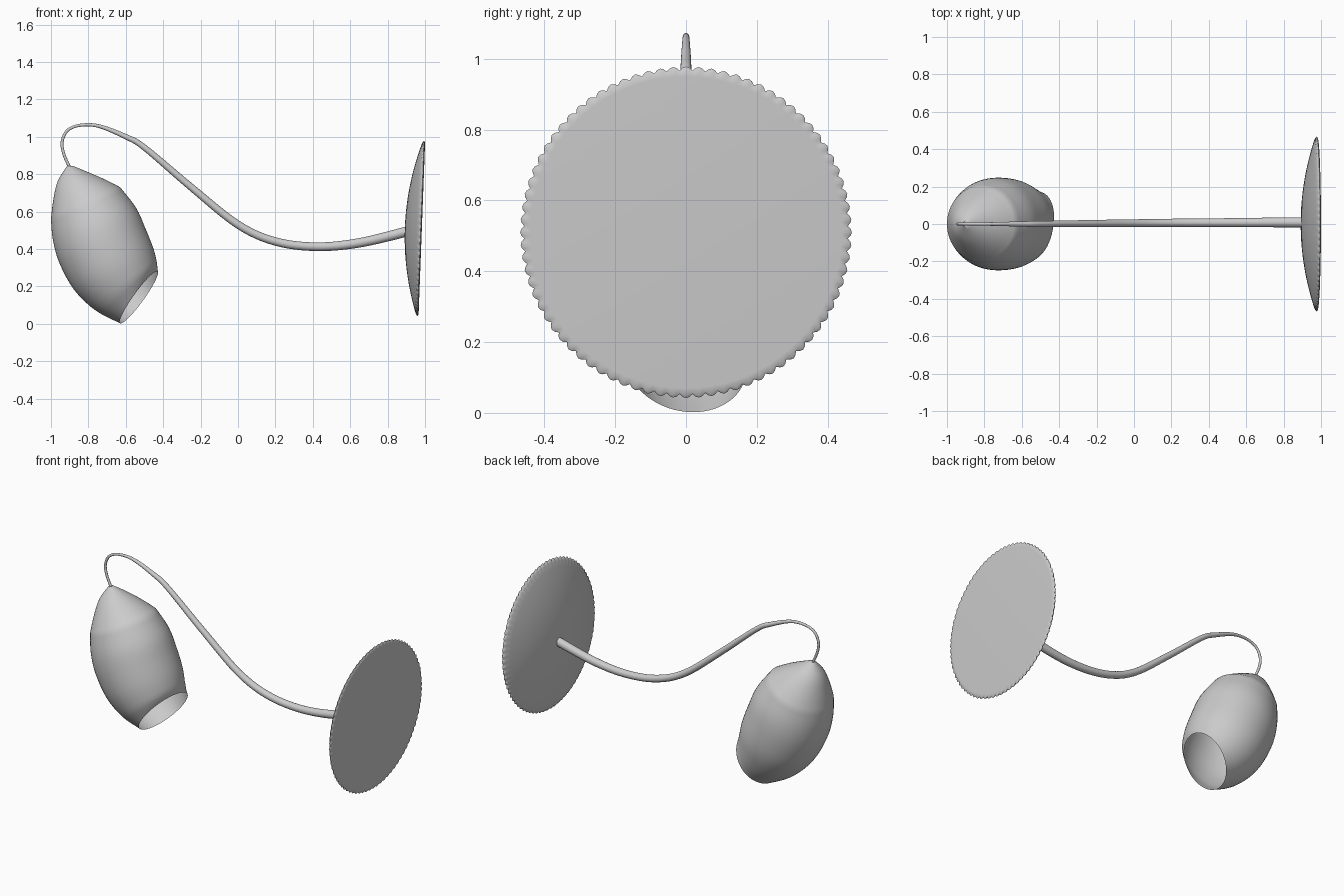
import bpy, bmesh, math
from mathutils import Vector

cube = bpy.data.objects.get("Cube")
if cube:
    bpy.data.objects.remove(cube, do_unlink=True)

grey = bpy.data.materials.new("light_grey")
grey.use_nodes = True
grey.diffuse_color = (0.6, 0.6, 0.6, 1)
grey.node_tree.nodes["Principled BSDF"].inputs["Base Color"].default_value = (0.6, 0.6, 0.6, 1)


def loft(name, rings, cap_start=False, cap_end=False, angle=30):
    """Skin a list of closed point rings into a smooth mesh object."""
    bm = bmesh.new()
    loops = [[bm.verts.new(p) for p in ring] for ring in rings]
    n = len(loops[0])
    for a, b in zip(loops, loops[1:]):
        for i in range(n):
            j = (i + 1) % n
            bm.faces.new((a[i], a[j], b[j], b[i]))
    if cap_start:
        bm.faces.new(loops[0][::-1])
    if cap_end:
        bm.faces.new(loops[-1])
    bmesh.ops.recalc_face_normals(bm, faces=bm.faces)
    mesh = bpy.data.meshes.new(name)
    bm.to_mesh(mesh)
    bm.free()
    mesh.materials.append(grey)
    obj = bpy.data.objects.new(name, mesh)
    bpy.context.collection.objects.link(obj)
    bpy.ops.object.select_all(action='DESELECT')
    obj.select_set(True)
    bpy.context.view_layer.objects.active = obj
    bpy.ops.object.shade_smooth_by_angle(angle=math.radians(angle))
    return obj


# Lamp shade: round rings between left and right outline points, open below
def shade_ring(lx, lz, rx, rz, skew=0.0, count=64):
    left, right = Vector((lx, 0, lz)), Vector((rx, 0, rz))
    mid, half = (left + right) / 2, (right - left) / 2
    r = half.length
    axis = Vector((half.z, 0, -half.x)) / r
    ring = []
    for i in range(count):
        t = math.tau * i / count
        ring.append(mid + half * math.cos(t) + Vector((0, r * math.sin(t), 0))
                    + axis * skew * math.sin(t))
    return ring


outline = [(-0.915, 0.842, -0.885, 0.845), (-0.965, 0.76, -0.80, 0.81),
           (-0.988, 0.66, -0.71, 0.771), (-1.0, 0.56, -0.63, 0.73),
           (-0.99, 0.45, -0.545, 0.62), (-0.955, 0.325, -0.495, 0.51),
           (-0.875, 0.18, -0.455, 0.41), (-0.76, 0.07, -0.435, 0.335),
           (-0.63, 0.003, -0.43, 0.28)]
# Curved interpolation of the outline, with a crease at the shoulder
shoulder = 3


def smooth_rows(rows, steps=4):
    out = []
    for i in range(len(rows) - 1):
        p = [rows[max(i - 1, 0)], rows[i], rows[i + 1], rows[min(i + 2, len(rows) - 1)]]
        for s in range(steps):
            t = s / steps
            out.append([b + 0.5 * t * (c - a + t * (2 * a - 5 * b + 4 * c - d + t * (3 * (b - c) + d - a)))
                        for a, b, c, d in zip(*p)])
    return out + [list(rows[-1])]


rows = smooth_rows(outline[:shoulder + 1])[:-1] + smooth_rows(outline[shoulder:])
rings = [shade_ring(*row, skew=0.028 * max(0, (i - len(rows) + 5) / 4))
         for i, row in enumerate(rows)]
loft("lamp_shade", rings, cap_start=True, angle=40)

# Wall plate: shallow dome with a scalloped rim and a flat outer face
centre = Vector((0.978, 0, 0.51))
up = Vector((0.0376, 0, 0.9993))
normal = Vector((0.9993, 0, -0.0376))
side = Vector((0, 1, 0))
SCALLOPS = 80


def plate_ring(radius, depth, wave=0.0):
    ring = []
    for i in range(SCALLOPS * 4):
        t = math.tau * i / (SCALLOPS * 4)
        r = radius + wave * (abs(math.cos(t * SCALLOPS / 2)) - 0.5)
        ring.append(centre + normal * depth + (side * math.cos(t) + up * math.sin(t)) * r)
    return ring


dome = [plate_ring(0.45 * k / 12, -0.086 + 0.073 * (k / 12) ** 2) for k in range(1, 13)]
rim = [plate_ring(0.459, -0.007, 0.008), plate_ring(0.463, -0.001, 0.011),
       plate_ring(0.457, 0.004, 0.008), plate_ring(0.44, 0.005)]
loft("wall_plate", dome + rim, cap_start=True, cap_end=True, angle=60)

# Arm: tapered tube swept along the swan-neck path (x, y, z, radius)
path = [(-0.902, 0, 0.84, 0.008), (-0.932, 0, 0.91, 0.008), (-0.94, 0, 0.975, 0.008),
        (-0.91, 0, 1.035, 0.008), (-0.84, 0, 1.062, 0.008), (-0.74, 0, 1.056, 0.01),
        (-0.6, 0, 1.0, 0.014), (-0.5, 0, 0.942, 0.016), (-0.25, 0.002, 0.73, 0.019),
        (0, 0.004, 0.53, 0.021), (0.2, 0.006, 0.44, 0.022), (0.42, 0.007, 0.412, 0.023),
        (0.65, 0.008, 0.433, 0.025), (0.91, 0.009, 0.495, 0.027)]
spine = smooth_rows(path, 6)
tube = []
for i, (x, y, z, r) in enumerate(spine):
    a, b = spine[max(i - 1, 0)], spine[min(i + 1, len(spine) - 1)]
    tangent = (Vector(b[:3]) - Vector(a[:3])).normalized()
    across = tangent.cross(side).normalized()
    tube.append([Vector((x, y, z)) + (across * math.cos(t) + side * math.sin(t)) * r
                 for t in (math.tau * k / 20 for k in range(20))])
loft("arm", tube, cap_start=True, cap_end=True, angle=50)
